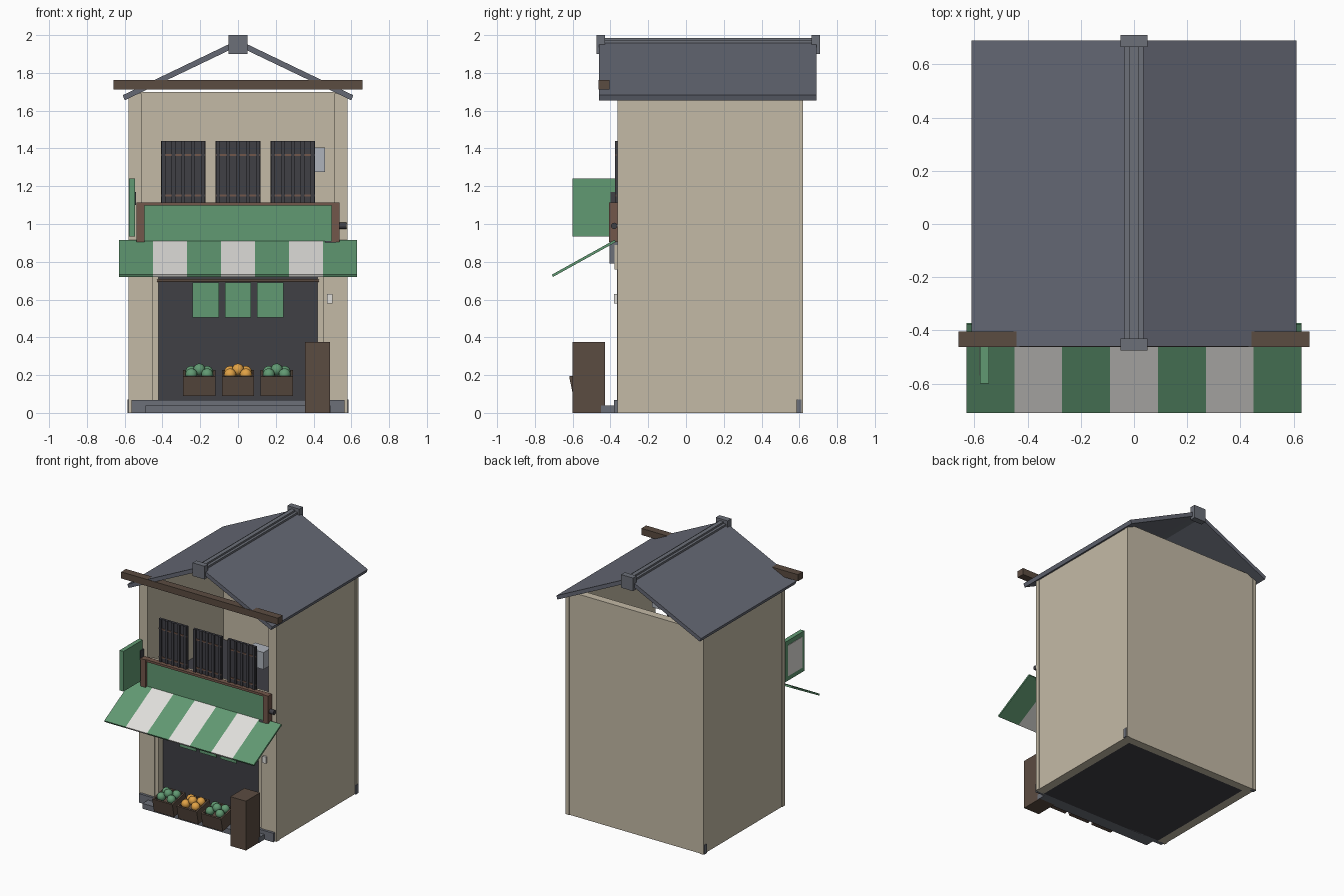
import bpy, bmesh, math
from mathutils import Matrix, Vector

if "Cube" in bpy.data.objects:
    bpy.data.objects.remove(bpy.data.objects["Cube"])


def material(name, r, g, b):
    m = bpy.data.materials.new(name)
    m.diffuse_color = (r, g, b, 1)
    m.use_nodes = True
    m.node_tree.nodes["Principled BSDF"].inputs["Base Color"].default_value = m.diffuse_color
    return m


PLASTER = material("plaster", 0.55, 0.49, 0.38)
SLATE = material("slate", 0.13, 0.14, 0.175)
STONE = material("stone", 0.15, 0.16, 0.19)
DARK = material("charcoal", 0.05, 0.05, 0.06)
WOOD = material("wood", 0.105, 0.072, 0.053)
REDWOOD = material("red_wood", 0.17, 0.095, 0.07)
GREEN = material("green", 0.12, 0.32, 0.17)
WHITE = material("white", 0.75, 0.74, 0.71)
GREY = material("pale_grey", 0.42, 0.45, 0.5)
ORANGE = material("orange", 0.75, 0.36, 0.06)


def finish(name, bm, mat):
    bmesh.ops.recalc_face_normals(bm, faces=bm.faces)
    me = bpy.data.meshes.new(name)
    bm.to_mesh(me)
    bm.free()
    me.materials.append(mat)
    ob = bpy.data.objects.new(name, me)
    bpy.context.collection.objects.link(ob)
    return ob


def boxes(name, mat, *extents, matrix=Matrix()):
    """One object made of boxes, each (x0, x1, y0, y1, z0, z1)."""
    bm = bmesh.new()
    for x0, x1, y0, y1, z0, z1 in extents:
        c = Matrix.Translation(((x0 + x1) / 2, (y0 + y1) / 2, (z0 + z1) / 2))
        s = Matrix.Diagonal((x1 - x0, y1 - y0, z1 - z0, 1))
        bmesh.ops.create_cube(bm, size=1, matrix=matrix @ c @ s)
    return finish(name, bm, mat)


def both(e):
    """A box and its mirror image across x = 0."""
    return e, (-e[1], -e[0]) + tuple(e[2:])


def prism(name, mat, pts, a, b, axis):
    """Extrude a profile along x (pts are y, z) or along y (pts are x, z)."""
    bm = bmesh.new()
    place = (lambda p: (a, p[0], p[1])) if axis == 'x' else (lambda p: (p[0], a, p[1]))
    face = bm.faces.new([bm.verts.new(place(p)) for p in pts])
    ext = bmesh.ops.extrude_face_region(bm, geom=[face])
    move = Vector((b - a, 0, 0)) if axis == 'x' else Vector((0, b - a, 0))
    bmesh.ops.translate(bm, vec=move, verts=[v for v in ext['geom'] if isinstance(v, bmesh.types.BMVert)])
    return finish(name, bm, mat)


def cylinder_x(name, mat, x0, x1, y, z, r):
    bm = bmesh.new()
    m = Matrix.Translation(((x0 + x1) / 2, y, z)) @ Matrix.Rotation(math.pi / 2, 4, 'Y')
    bmesh.ops.create_cone(bm, cap_ends=True, segments=12, radius1=r, radius2=r, depth=x1 - x0, matrix=m)
    return finish(name, bm, mat)


# Shell: side walls and back wall, open at the upper front
boxes("side_walls", PLASTER, *both((0.51, 0.575, -0.355, 0.60, 0, 1.69)))
boxes("back_wall", PLASTER, (-0.57, 0.57, 0.555, 0.615, 0, 1.70))
boxes("corner_posts", PLASTER, *both((0.51, 0.58, -0.362, -0.33, 0.0, 1.68)),
      *both((0.55, 0.58, 0.59, 0.62, 0, 1.68)))
boxes("ground_floor", DARK, (-0.51, 0.51, -0.36, 0.555, 0, 0.05))
boxes("upper_floor", DARK, (-0.51, 0.51, -0.30, 0.555, 0.86, 0.90))

# Ground storey front with recessed dark doorway
boxes("front_piers", PLASTER, *both((0.42, 0.515, -0.355, -0.28, 0.05, 0.9)),
      *both((0.45, 0.515, -0.364, -0.35, 0.05, 0.9)))
boxes("front_lintel", PLASTER, (-0.52, 0.52, -0.378, -0.29, 0.76, 0.89), (-0.51, 0.51, -0.355, -0.30, 0.89, 1.09))
boxes("doorway", DARK, (-0.43, 0.43, -0.305, -0.285, 0.05, 0.78))

# Stone base and step
boxes("base", STONE, (-0.565, 0.565, -0.382, -0.35, 0, 0.068),
      *both((0.55, 0.585, 0.585, 0.612, 0, 0.07)))
boxes("step", STONE, (-0.49, 0.49, -0.45, -0.36, 0, 0.04))

# Gable roof with layered ridge and end blocks
for side, s in (("left", -1), ("right", 1)):
    prism("roof_" + side, SLATE, [(0, 1.975), (s * 0.61, 1.682), (s * 0.60, 1.655), (0, 1.942)],
          -0.46, 0.69, 'y')
boxes("ridge", STONE, (-0.036, 0.036, -0.45, 0.68, 1.93, 1.972), (-0.016, 0.016, -0.45, 0.68, 1.96, 1.985))
boxes("ridge_ends", STONE, (-0.05, 0.05, -0.475, -0.43, 1.90, 2.0), (-0.05, 0.05, 0.665, 0.71, 1.90, 2.0))
boxes("eave_beam", WOOD, (-0.66, 0.66, -0.463, -0.405, 1.713, 1.763))

# Latticed upper windows
for i, cx in enumerate((-0.29, 0, 0.29)):
    w = 0.118
    boxes("window_panel_%d" % i, DARK, (cx - w, cx + w, -0.368, -0.352, 1.11, 1.44))
    boxes("window_slats_%d" % i, DARK,
          *[(cx + k * 0.052 - 0.01, cx + k * 0.052 + 0.01, -0.376, -0.366, 1.11, 1.44) for k in range(-2, 3)])
    boxes("window_rails_%d" % i, REDWOOD,
          *[(cx - w, cx + w, -0.373, -0.366, z - 0.005, z + 0.005) for z in (1.15, 1.365)])
boxes("wall_unit", GREY, (0.32, 0.46, -0.35, -0.25, 1.275, 1.405))

# Name board and its frame
boxes("board", GREEN, (-0.5, 0.5, -0.39, -0.355, 0.90, 1.10))
boxes("board_posts", REDWOOD, *both((0.495, 0.538, -0.407, -0.36, 0.905, 1.115)))
boxes("board_rail", REDWOOD, (-0.5, 0.5, -0.40, -0.36, 1.098, 1.115))
cylinder_x("side_lamp", DARK, 0.535, 0.575, -0.38, 0.99, 0.017)

# Projecting side sign
boxes("side_sign", GREEN, (-0.578, -0.545, -0.60, -0.37, 0.935, 1.24))
boxes("side_sign_panel", WHITE, (-0.581, -0.575, -0.57, -0.40, 0.97, 1.205))
boxes("side_sign_bracket", DARK, (-0.558, -0.54, -0.40, -0.355, 1.10, 1.17))

# Striped awning
for i in range(7):
    x0 = -0.63 + i * 0.18
    prism("awning_stripe_%d" % i, WHITE if i % 2 else GREEN,
          [(-0.378, 0.916), (-0.71, 0.732), (-0.704, 0.72), (-0.372, 0.904)], x0, x0 + 0.18, 'x')
boxes("meter", STONE, (0.46, 0.52, -0.405, -0.36, 0.79, 0.91))
boxes("outlet", WHITE, (0.47, 0.50, -0.38, -0.36, 0.58, 0.63))

# Hanging door curtains
boxes("curtains", GREEN, *[(c - 0.07, c + 0.07, -0.362, -0.354, 0.505, 0.69) for c in (-0.17, 0, 0.17)])
cylinder_x("curtain_rod", WOOD, -0.43, 0.43, -0.352, 0.70, 0.008)

# Tilted crates of produce
for i, cx in enumerate((-0.205, 0, 0.205)):
    m = Matrix.Translation((cx, -0.597, 0.09)) @ Matrix.Rotation(math.radians(12), 4, 'X')
    boxes("crate_%d" % i, WOOD, (-0.085, 0.085, 0, 0.16, 0, 0.012),
          (-0.085, 0.085, 0, 0.012, 0, 0.105), (-0.085, 0.085, 0.148, 0.16, 0, 0.105),
          *both((0.073, 0.085, 0.012, 0.148, 0, 0.105)), (-0.073, 0.073, 0.012, 0.148, 0.05, 0.075),
          matrix=m)
    bm = bmesh.new()
    for x, y, z in ((-0.042, 0.05, 0.105), (0.042, 0.05, 0.105), (0, 0.08, 0.125),
                    (-0.042, 0.115, 0.105), (0.042, 0.115, 0.105)):
        bmesh.ops.create_uvsphere(bm, u_segments=14, v_segments=10, radius=0.032,
                                  matrix=m @ Matrix.Translation((x, y, z)))
    for f in bm.faces:
        f.smooth = True
    finish("produce_%d" % i, bm, ORANGE if i == 1 else GREEN)

# Standing wooden box by the door
boxes("standing_box", WOOD, (0.355, 0.487, -0.60, -0.43, 0, 0.375))
